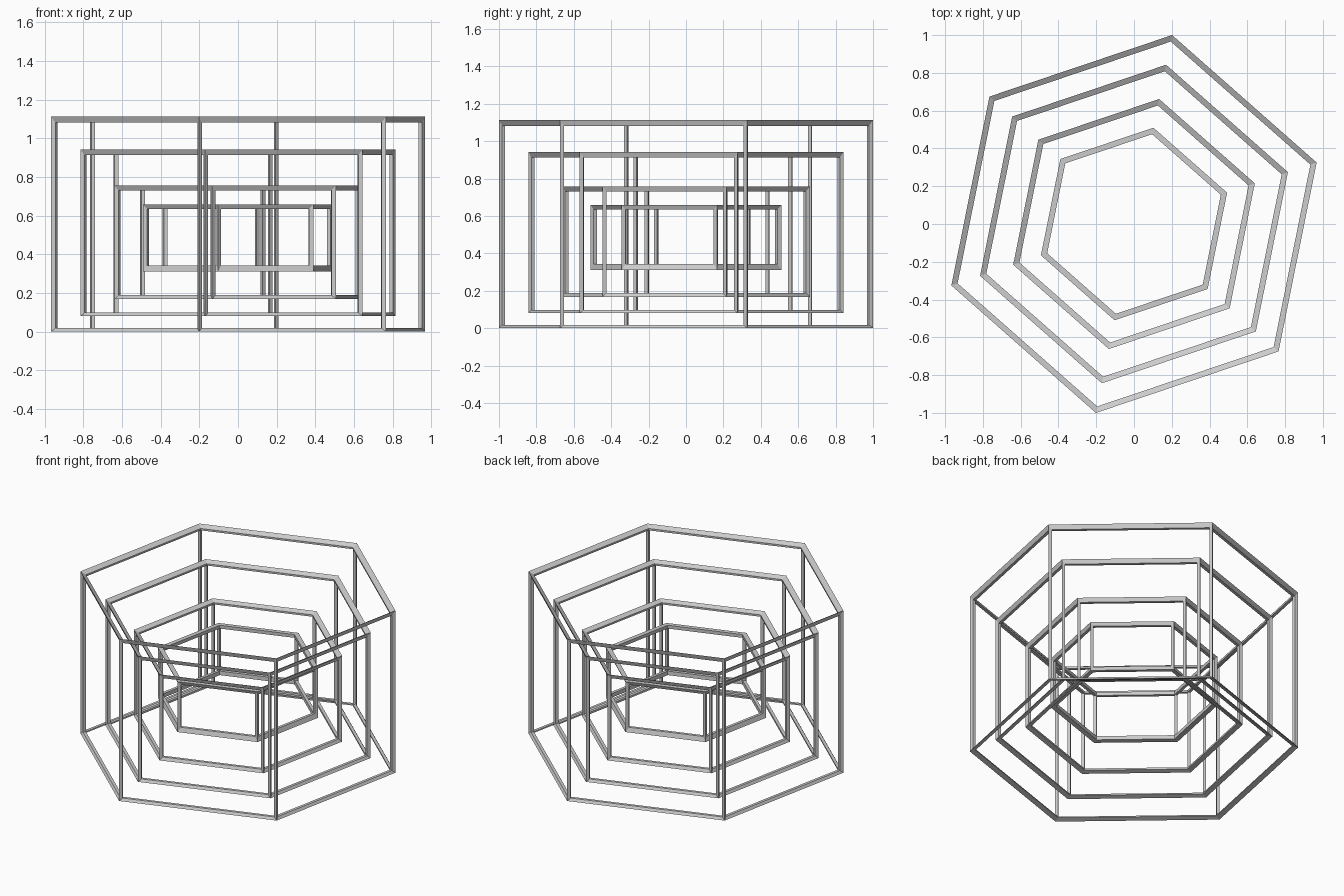
import bpy, bmesh, math
from mathutils import Vector

if "Cube" in bpy.data.objects:
    bpy.data.objects.remove(bpy.data.objects["Cube"])

TURN = math.radians(18.6)
SIDES = 6


def hex_frame(name, r, z0, z1, h_bottom, h_top, dip_bottom, dip_top):
    """Wire-like hexagonal prism: 6 bottom bars, 6 top bars, 6 posts."""
    bm = bmesh.new()
    corners = [Vector((math.cos(TURN + k * math.tau / SIDES),
                       math.sin(TURN + k * math.tau / SIDES), 0)) for k in range(SIDES)]
    up = Vector((0, 0, 1))
    levels = []
    for z, d, h, dip in ((z0, 1, h_bottom, dip_bottom), (z1, -1, h_top, dip_top)):
        rows = []
        for k, c in enumerate(corners):
            base = c * r + up * z

            def side(other):
                # point set in along the wall and slightly behind it
                along = (other - c).normalized()
                behind = -(c + other).normalized()
                return bm.verts.new(base + along * 0.020 + behind * 0.010 + up * d * h)

            rows.append({
                "out": bm.verts.new(base),
                "cap": bm.verts.new(c * (r - 0.035) + up * (z + d * dip)),
                "in": bm.verts.new(c * (r - 0.034) + up * (z + d * h)),
                "prev": side(corners[k - 1]),
                "next": side(corners[(k + 1) % SIDES]),
            })
        levels.append(rows)

    # horizontal bars
    for rows in levels:
        for k in range(SIDES):
            a, b = rows[k], rows[(k + 1) % SIDES]
            ring_a = (a["out"], a["cap"], a["in"], a["next"])
            ring_b = (b["out"], b["cap"], b["in"], b["prev"])
            for i in range(4):
                j = (i + 1) % 4
                bm.faces.new((ring_a[i], ring_a[j], ring_b[j], ring_b[i]))

    # upright posts
    for a, b in zip(*levels):
        loop = ("out", "next", "in", "prev")
        for i in range(4):
            p, q = loop[i], loop[(i + 1) % 4]
            bm.faces.new((a[p], a[q], b[q], b[p]))

    bmesh.ops.recalc_face_normals(bm, faces=bm.faces[:])
    mesh = bpy.data.meshes.new(name)
    bm.to_mesh(mesh)
    bm.free()
    obj = bpy.data.objects.new(name, mesh)
    bpy.context.collection.objects.link(obj)


# nested frames, outermost first
hex_frame("outer_frame", 1.0203, 0.0, 1.113, 0.018, 0.031, 0.010, 0.018)
hex_frame("second_frame", 0.860, 0.080, 0.942, 0.018, 0.029, 0.009, 0.016)
hex_frame("third_frame", 0.675, 0.168, 0.757, 0.021, 0.027, 0.008, 0.014)
hex_frame("inner_frame", 0.520, 0.312, 0.658, 0.031, 0.023, 0.004, 0.0)
